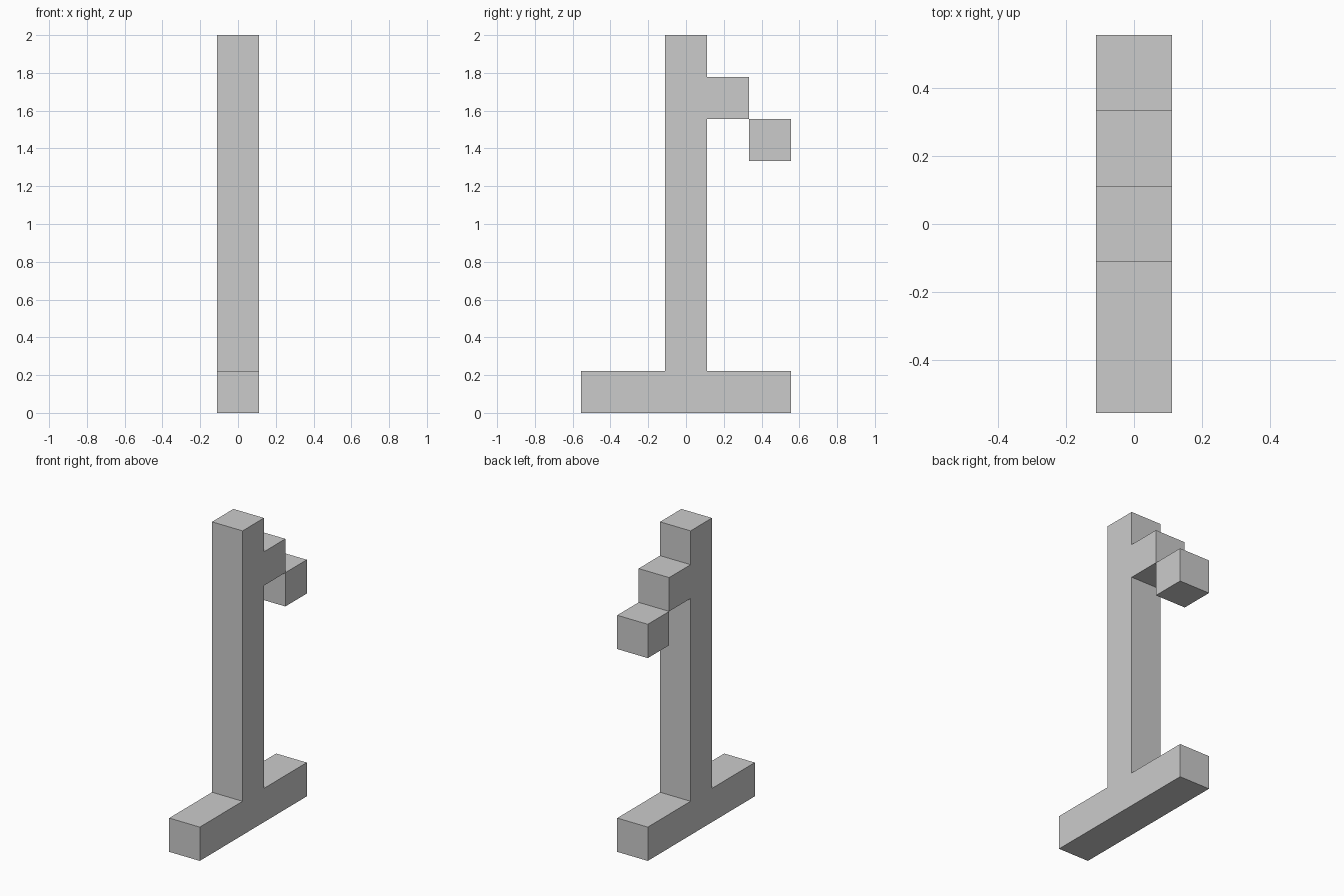
import bpy, bmesh

if "Cube" in bpy.data.objects:
    bpy.data.objects.remove(bpy.data.objects["Cube"])

U = 2 / 9  # edge of one block

grey = bpy.data.materials.new("light grey")
grey.diffuse_color = (0.6, 0.6, 0.6, 1)
grey.use_nodes = True
grey.node_tree.nodes["Principled BSDF"].inputs["Base Color"].default_value = grey.diffuse_color


def extrude_profile(name, points):
    """Extrude a side profile (y, z in block units) to one block of width in x."""
    bm = bmesh.new()
    verts = [bm.verts.new((-U / 2, y * U, z * U)) for y, z in points]
    face = bm.faces.new(verts)
    result = bmesh.ops.extrude_face_region(bm, geom=[face])
    moved = [g for g in result["geom"] if isinstance(g, bmesh.types.BMVert)]
    bmesh.ops.translate(bm, vec=(U, 0, 0), verts=moved)
    bmesh.ops.recalc_face_normals(bm, faces=bm.faces)
    mesh = bpy.data.meshes.new(name)
    bm.to_mesh(mesh)
    bm.free()
    mesh.materials.append(grey)
    obj = bpy.data.objects.new(name, mesh)
    bpy.context.collection.objects.link(obj)
    return obj


# Foot, upright and upper arm as one continuous body
extrude_profile("upright_with_foot", [
    (-2.5, 0), (2.5, 0), (2.5, 1), (0.5, 1), (0.5, 7), (1.5, 7),
    (1.5, 8), (0.5, 8), (0.5, 9), (-0.5, 9), (-0.5, 1), (-2.5, 1)])

# Block at the tip, meeting the arm along one edge
extrude_profile("tip_block", [(1.5, 6), (2.5, 6), (2.5, 7), (1.5, 7)])
